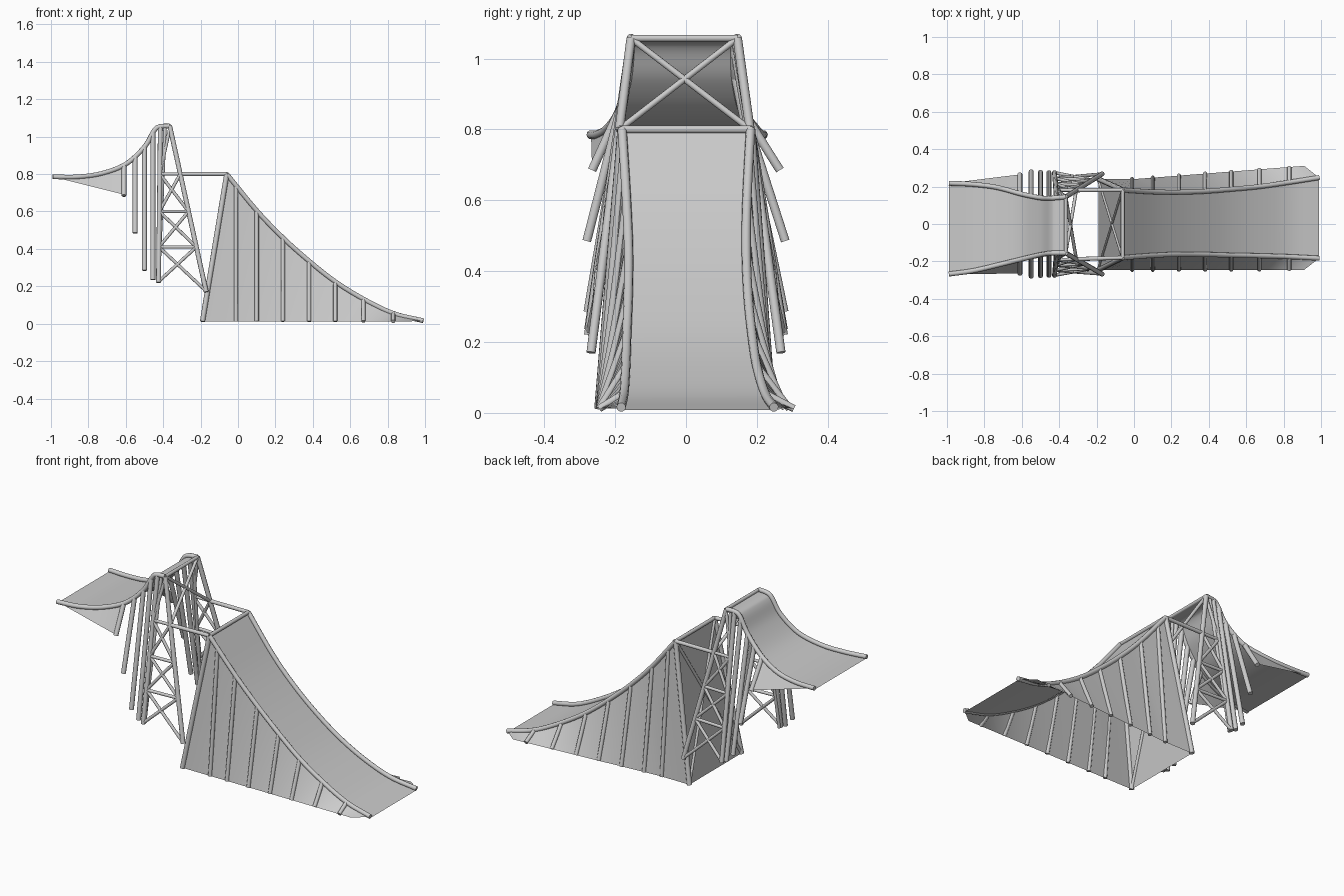
import bpy
from mathutils import Vector

if "Cube" in bpy.data.objects:
    bpy.data.objects.remove(bpy.data.objects["Cube"])


def smooth(points, n=6):
    """Catmull-Rom resampling of a short list of points."""
    p = [Vector(q) for q in points]
    p = [2 * p[0] - p[1]] + p + [2 * p[-1] - p[-2]]
    out = []
    for i in range(1, len(p) - 2):
        a, b, c, d = p[i - 1:i + 3]
        for k in range(n):
            t = k / n
            out.append(0.5 * (2 * b + (c - a) * t + (2 * a - 5 * b + 4 * c - d) * t * t
                              + (3 * b - a - 3 * c + d) * t ** 3))
    return out + [p[-2]]


def at_x(line, x):
    """Point on a polyline (increasing x) at a given x."""
    for a, b in zip(line, line[1:]):
        if a.x <= x <= b.x:
            return a.lerp(b, (x - a.x) / max(b.x - a.x, 1e-6))
    return line[-1].copy() if x > line[-1].x else line[0].copy()


def tubes(name, paths, radius):
    """Round bars along one or more paths, in one object."""
    cu = bpy.data.curves.new(name, 'CURVE')
    cu.dimensions = '3D'
    cu.bevel_depth = radius
    cu.bevel_resolution = 3
    cu.use_fill_caps = True
    for path in paths:
        s = cu.splines.new('POLY')
        s.points.add(len(path) - 1)
        for pt, co in zip(s.points, path):
            pt.co = (*co, 1)
        s.use_smooth = True
    bpy.context.collection.objects.link(bpy.data.objects.new(name, cu))


def sheet(name, a, b):
    """Ruled surface between two polylines of equal length."""
    n = len(a)
    me = bpy.data.meshes.new(name)
    me.from_pydata([tuple(v) for v in list(a) + list(b)], [],
                   [(i, i + 1, n + i + 1, n + i) for i in range(n - 1)])
    me.polygons.foreach_set('use_smooth', [True] * len(me.polygons))
    bpy.context.collection.objects.link(bpy.data.objects.new(name, me))


down = Vector((0, 0, -0.008))

# Landing ramp: x, z, right (-y) and left (+y) rail positions
landing = [(-.06, .80, -.18, .182), (.1, .605, -.168, .172), (.24, .46, -.162, .17),
           (.38, .335, -.163, .175), (.52, .225, -.167, .186), (.67, .132, -.17, .2),
           (.83, .055, -.175, .223), (.99, .016, -.183, .248)]
rails = {-1: smooth([(x, r, z) for x, z, r, l in landing]),
         1: smooth([(x, l, z) for x, z, r, l in landing])}
tubes("landing_rails", rails.values(), .013)
sheet("landing_deck", [p + down for p in rails[-1]], [p + down for p in rails[1]])


def landing_foot(x, s):
    y = -.245 if s < 0 else .24 + .07 * max(0, x) / .9
    return Vector((x, y, .012))


posts, legs = [], []
for s in (-1, 1):
    top = rails[s]
    # Side panel, with a raked rear edge and a clipped front corner
    xs = [-.19 + 1.1 * i / (len(top) - 1) for i in range(len(top))]
    sheet("landing_side_panel", top, [landing_foot(x, s) for x in xs])
    sheet("landing_side_toe", [top[-1], top[-1]], [landing_foot(.91, s), top[-2]])
    for x in (-.01, .1, .24, .38, .52, .67, .83):
        posts.append([at_x(top, x), landing_foot(x, s)])
    legs.append([top[0], landing_foot(-.19, s)])
tubes("landing_posts", posts, .011)
tubes("landing_rear_legs", legs, .014)
tubes("landing_rear_braces", [[rails[s][0], landing_foot(-.19, -s)] for s in (-1, 1)], .009)
tubes("landing_top_bar", [[rails[-1][0], rails[1][0]]], .011)
sheet("landing_rear_panel", [rails[-1][0], rails[1][0]],
      [landing_foot(-.19, -1), landing_foot(-.19, 1)])

# Take-off ramp with rounded lip
takeoff = [(-.99, .785, -.268, .218), (-.86, .785, -.25, .212), (-.73, .803, -.22, .195),
           (-.6, .853, -.188, .16), (-.5, .945, -.165, .14), (-.45, 1.03, -.157, .138),
           (-.42, 1.053, -.155, .14), (-.365, 1.057, -.155, .145)]
jump = {-1: smooth([(x, r, z) for x, z, r, l in takeoff]),
        1: smooth([(x, l, z) for x, z, r, l in takeoff])}
tubes("takeoff_rails", jump.values(), .013)
sheet("takeoff_deck", [p + down for p in jump[-1]], [p + down for p in jump[1]])
tubes("takeoff_lip_bar", [[jump[-1][-1], jump[1][-1]]], .01)

posts = []
for s in (-1, 1):
    corner = Vector((-.61, s * .265, .69))
    top = [at_x(jump[s], -.99 + .38 * i / 16) for i in range(17)]
    sheet("takeoff_side_panel", top, [top[0].lerp(corner, i / 16) for i in range(17)])
    for x, y, z in ((-.61, .265, .685), (-.55, .28, .485), (-.5, .277, .285), (-.455, .275, .235)):
        posts.append([at_x(jump[s], x), (x, s * y, z)])
tubes("takeoff_posts", posts, .013)

# Lattice tower on both sides of the lip
legs, braces, walk, lip_cross = [], [], [], []
for s in (-1, 1):
    rear = [at_x(jump[s], -.415), Vector((-.425, s * .275, .22))]
    mid = [at_x(jump[s], -.39), Vector((-.425, s * .26, .22))]
    front = [jump[s][-1], Vector((-.17, s * .268, .17))]
    legs += [rear, front]
    braces.append(mid)

    def on(leg, z):
        return leg[0].lerp(leg[1], (leg[0].z - z) / (leg[0].z - leg[1].z))

    for hi, lo in ((.8, .6), (.6, .41), (.41, .225)):
        braces.append([on(rear, hi), on(front, hi)])
        braces.append([on(rear, hi), on(front, lo if lo > .3 else .175)])
        braces.append([on(front, hi), on(rear, lo)])
    braces.append([on(front, 1.05), on(rear, .8)])
    knee = on(front, .8)
    walk.append([knee, rails[s][0]])
    lip_cross.append([jump[-s][-1], knee])
tubes("tower_legs", legs, .013)
tubes("tower_lattice", braces, .009)
tubes("gap_bars", walk, .011)
tubes("tower_cross_braces", lip_cross, .009)
